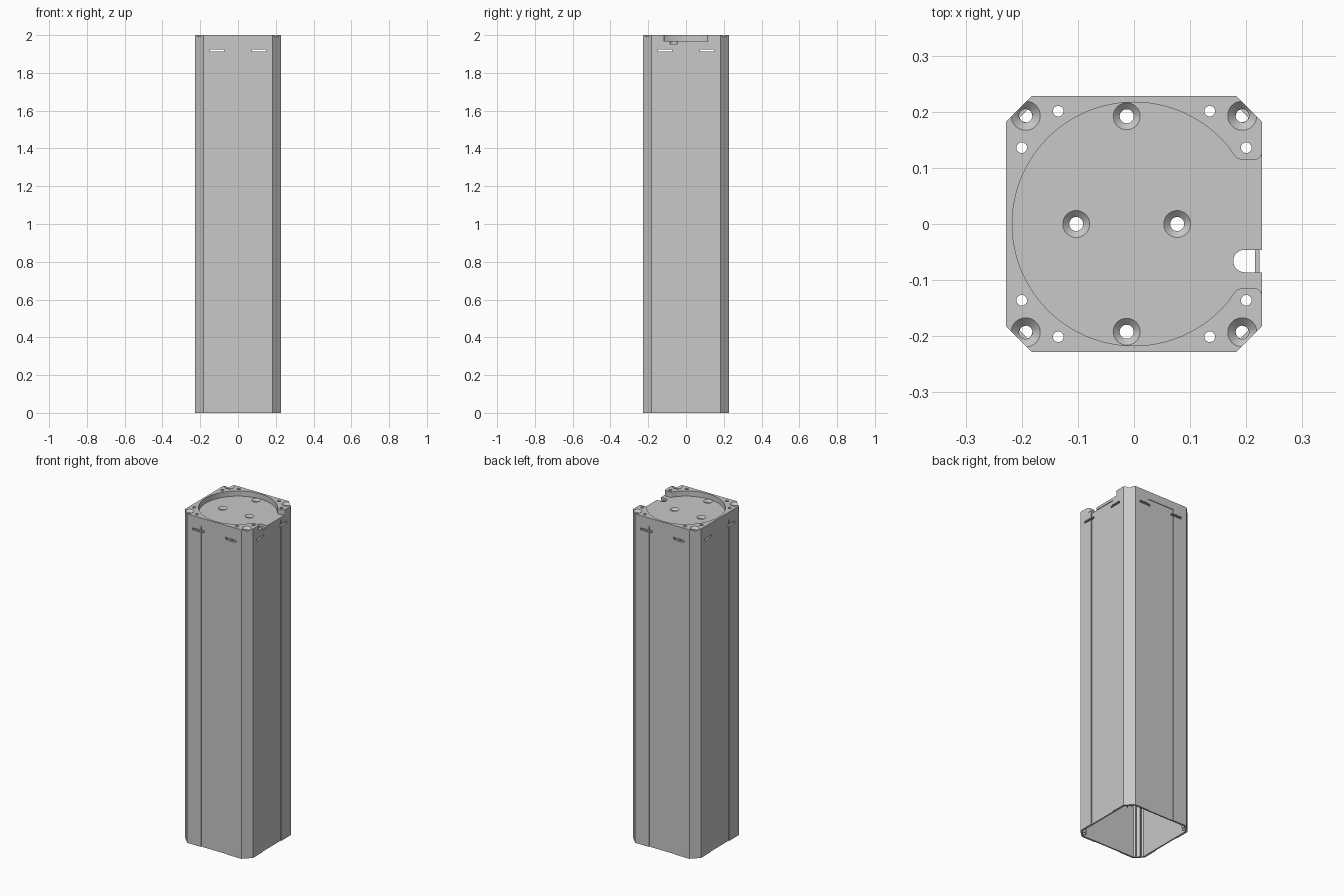
import bpy, bmesh
from math import sin, cos, pi, asin, radians

cube = bpy.data.objects.get("Cube")
if cube:
    bpy.data.objects.remove(cube, do_unlink=True)

grey = bpy.data.materials.new("light_grey")
grey.use_nodes = True
colour = (0.58, 0.58, 0.58, 1)
grey.diffuse_color = colour
grey.node_tree.nodes["Principled BSDF"].inputs["Base Color"].default_value = colour

HALF, CHAMFER, STEP, WALL = 0.228, 0.046, 0.004, 0.008
SEAM, JOINT, FLOOR, TOP = 0.09, 1.952, 1.968, 2.0


def stack(name, rings):
    """Closed solid through equal-length rings of points, bottom to top."""
    bm = bmesh.new()
    loops = [[bm.verts.new(p) for p in ring] for ring in rings]
    n = len(loops[0])
    for a, b in zip(loops, loops[1:]):
        for i in range(n):
            j = (i + 1) % n
            bm.faces.new((a[i], a[j], b[j], b[i]))
    bm.faces.new(loops[0][::-1])
    bm.faces.new(loops[-1])
    bmesh.ops.recalc_face_normals(bm, faces=bm.faces)
    mesh = bpy.data.meshes.new(name)
    bm.to_mesh(mesh)
    bm.free()
    mesh.materials.append(grey)
    obj = bpy.data.objects.new(name, mesh)
    bpy.context.collection.objects.link(obj)
    return obj


def prism(name, outline, z0, z1):
    return stack(name, [[(x, y, z) for x, y in outline] for z in (z0, z1)])


def lathe(name, x, y, steps, n=32):
    return stack(name, [[(x + r * cos(2 * pi * i / n), y + r * sin(2 * pi * i / n), z)
                         for i in range(n)] for r, z in steps])


def box(name, x0, x1, y0, y1, z0, z1):
    return prism(name, [(x0, y0), (x1, y0), (x1, y1), (x0, y1)], z0, z1)


def arc(cx, cy, r, a0, a1, n):
    return [(cx + r * cos(a0 + (a1 - a0) * i / n), cy + r * sin(a0 + (a1 - a0) * i / n))
            for i in range(n + 1)]


def cut(target, cutter):
    mod = target.modifiers.new("cut", 'BOOLEAN')
    mod.operation, mod.solver, mod.object = 'DIFFERENCE', 'EXACT', cutter
    bpy.context.view_layer.objects.active = target
    bpy.ops.object.modifier_apply(modifier=mod.name)
    bpy.data.objects.remove(cutter, do_unlink=True)


def four_sides(side):
    """Repeat one side's outline (for +x) around the square."""
    pts = []
    for _ in range(4):
        pts += side
        side = [(-y, x) for x, y in side]
    return pts


def smooth(obj):
    bpy.ops.object.select_all(action='DESELECT')
    obj.select_set(True)
    bpy.context.view_layer.objects.active = obj
    bpy.ops.object.shade_smooth_by_angle(angle=radians(25))


# Square tube with chamfered corners and a slightly sunken panel on each side
flat = HALF - CHAMFER
tube = prism("tube_body", four_sides([
    (HALF, -flat), (HALF, -SEAM), (HALF - STEP, -SEAM),
    (HALF - STEP, SEAM), (HALF, SEAM), (HALF, flat)]), 0, JOINT)
inner = HALF - STEP - WALL
cut(tube, prism("bore", four_sides([(inner, -flat + 0.005), (inner, flat - 0.005)]), -0.1, TOP))

# Latch slots through every side near the top
for s in (-0.11, 0.11):
    cut(tube, box("slot", -0.3, 0.3, s - 0.037, s + 0.037, 1.912, 1.925))
    cut(tube, box("slot", s - 0.037, s + 0.037, -0.3, 0.3, 1.912, 1.925))

# Open screw channels inside the corners
SCREW = 0.193
for k, corner in enumerate(("back_left", "back_right", "front_right", "front_left")):
    a = pi / 4 + k * pi / 2
    cx, cy = SCREW * 2 ** 0.5 * cos(a), SCREW * 2 ** 0.5 * sin(a)
    ring = arc(cx, cy, 0.017, a - 2.3, a + 2.3, 20) + arc(cx, cy, 0.0115, a + 2.3, a - 2.3, 20)
    smooth(prism(corner + "_screw_channel", ring, 0, JOINT))

# End cap plate
cap = prism("end_cap", four_sides([(HALF, -flat), (HALF, flat)]), JOINT, TOP)

# Round recess opening to the left side with rounded lips
R, MOUTH, LIP = 0.217, 0.115, 0.012
start = asin((MOUTH + 0.022) / R)
upper = ([(0.24, MOUTH + LIP)]
         + arc(HALF - LIP, MOUTH + LIP, LIP, 0, -pi / 2, 6)
         + arc(0.192, MOUTH + 0.016, 0.016, -pi / 2, -pi / 2 - 0.9, 5))
recess = upper + arc(0, 0, R, start, 2 * pi - start, 72) + [(x, -y) for x, y in upper[::-1]]
cut(cap, prism("recess", recess, FLOOR, TOP + 0.1))

# Cable notch with a rounded end
notch = arc(0.197, -0.066, 0.02, pi / 2, 3 * pi / 2, 16) + [(0.3, -0.086), (0.3, -0.046)]
cut(cap, prism("notch", notch, JOINT - 0.1, TOP + 0.1))


# Countersunk screw holes in the recess floor and at the corners
def countersink(x, y, z, wide, narrow, depth):
    cut(cap, lathe("countersink", x, y, [(narrow, JOINT - 0.1), (narrow, z - depth),
                                         (wide, z), (wide, TOP + 0.1)]))


for x, y in ((-0.103, 0), (0.077, 0), (-0.013, 0.192), (-0.013, -0.192)):
    countersink(x, y, FLOOR, 0.024, 0.0125, 0.011)
for sx in (-1, 1):
    for sy in (-1, 1):
        countersink(sx * SCREW, sy * SCREW, TOP, 0.026, 0.012, 0.014)
        # Plain pin holes beside each corner
        for x, y in ((0.135, 0.201), (0.2, 0.136)):
            cut(cap, lathe("pin", sx * x, sy * y, [(0.0095, JOINT - 0.1), (0.0095, TOP + 0.1)], 24))
smooth(cap)
